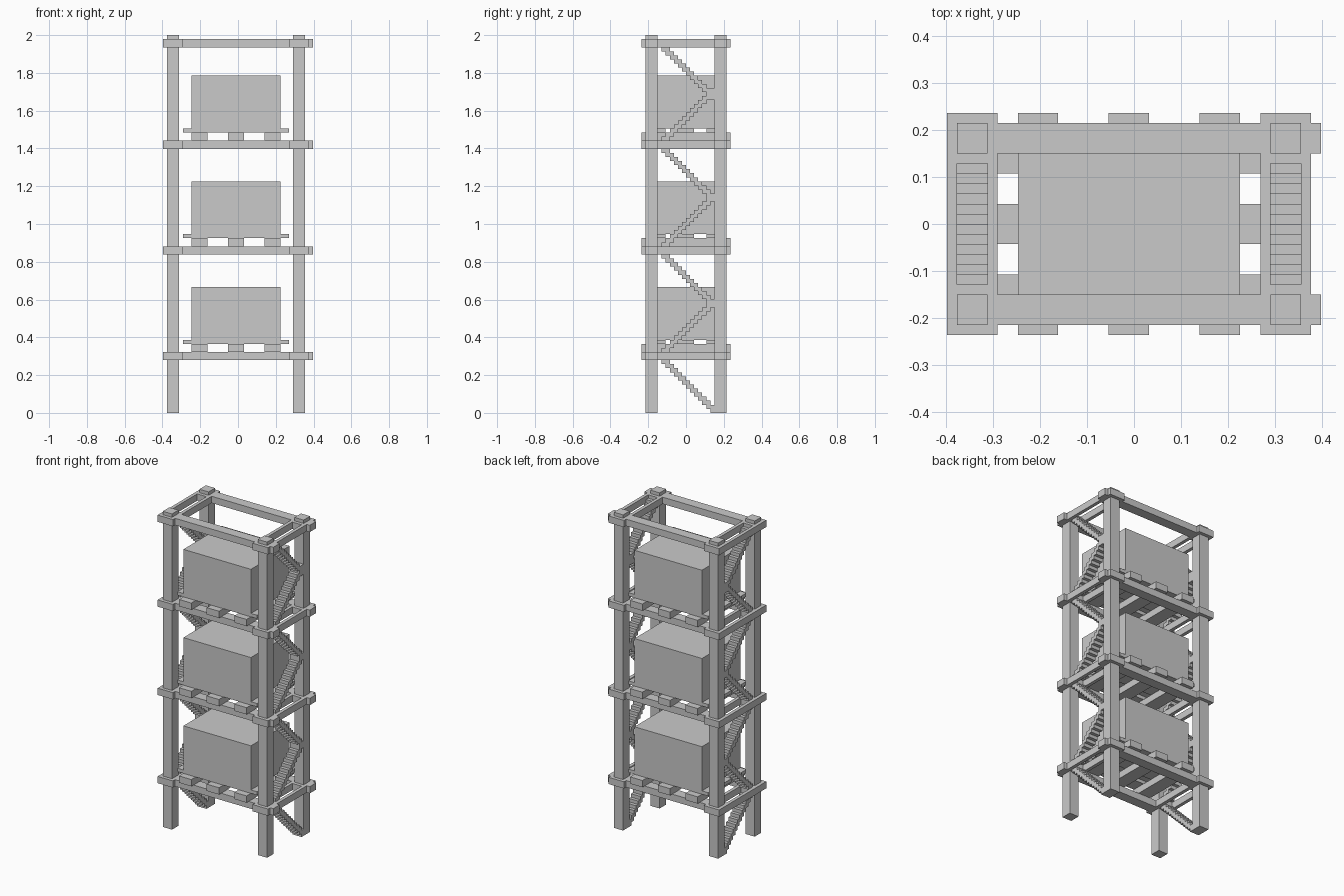
import bpy
import bmesh

if "Cube" in bpy.data.objects:
    bpy.data.objects.remove(bpy.data.objects["Cube"], do_unlink=True)

# The rack is laid out on a grid of small cells
CELL = 2 / 93
WIDE, DEEP, HIGH = 37, 22, 93

grey = bpy.data.materials.new("plain_grey")
grey.use_nodes = True
grey.diffuse_color = (0.59, 0.59, 0.59, 1)
grey.node_tree.nodes["Principled BSDF"].inputs["Base Color"].default_value = (0.59, 0.59, 0.59, 1)


def place(p):
    return ((p[0] - WIDE / 2) * CELL, (p[1] - DEEP / 2) * CELL, p[2] * CELL)


def finish(name, bm):
    bmesh.ops.recalc_face_normals(bm, faces=bm.faces)
    mesh = bpy.data.meshes.new(name)
    bm.to_mesh(mesh)
    bm.free()
    mesh.materials.append(grey)
    obj = bpy.data.objects.new(name, mesh)
    bpy.context.collection.objects.link(obj)


def box(name, xs, ys, zs):
    bm = bmesh.new()
    bmesh.ops.create_cube(bm, size=1)
    for v in bm.verts:
        v.co = place([r[0] if c < 0 else r[1] for c, r in zip(v.co, (xs, ys, zs))])
    finish(name, bm)


def stepped_brace(name, xs, start, z, falling):
    # Stair-shaped side profile, extruded across the post width
    lower, upper = [], []
    for k in range(13):
        for y in (start + k, start + k + 1):
            lower.append((y, z + k))
            upper.append((y, z + k + 2))
    outline = lower + upper[::-1]
    bm = bmesh.new()
    verts = [bm.verts.new(place((xs[0], DEEP - y if falling else y, h))) for y, h in outline]
    face = bm.faces.new(verts)
    out = bmesh.ops.extrude_face_region(bm, geom=[face])
    moved = [g for g in out["geom"] if isinstance(g, bmesh.types.BMVert)]
    bmesh.ops.translate(bm, verts=moved, vec=((xs[1] - xs[0]) * CELL, 0, 0))
    finish(name, bm)


SIDES = {"right": (1, 4), "left": (32, 35)}
ENDS = {"front": (1, 4), "back": (18, 21)}
SHELVES = (13, 39, 65)
LEVELS = SHELVES + (90,)

# Corner posts
for side, xs in SIDES.items():
    for end, ys in ENDS.items():
        box(f"{end}_{side}_post", xs, ys, (0, HIGH))

# Frames: long beams, post collars and paired side rails
for n, z in enumerate(LEVELS, 1):
    zs = (z, z + 2)
    for end, ys in ENDS.items():
        box(f"{end}_beam_{n}", (0, WIDE), ys, zs)
        for side, xs in SIDES.items():
            box(f"{end}_{side}_collar_{n}", (xs[0] - 1, xs[1] + 1), (ys[0] - 1, ys[1] + 1), zs)
    for side, (a, b) in SIDES.items():
        box(f"{side}_rail_low_x_{n}", (a - 1, a), (5, 17), zs)
        box(f"{side}_rail_high_x_{n}", (b, b + 1), (5, 17), zs)

# Zigzag side braces: one hangs below each frame, one rises from each shelf
for side, xs in SIDES.items():
    for n, z in enumerate(LEVELS, 1):
        stepped_brace(f"{side}_falling_brace_{n}", xs, 4, z - 13, True)
    for n, z in enumerate(SHELVES, 1):
        stepped_brace(f"{side}_rising_brace_{n}", xs, 5, z + 1, False)

# Pallets with crates on each shelf
for n, z in enumerate(SHELVES, 1):
    for i, x in enumerate((7, 16, 25), 1):
        box(f"pallet_{n}_runner_{i}", (x, x + 4), (0, DEEP), (z + 2, z + 4))
    for i, y in enumerate((2, 9, 16), 1):
        box(f"pallet_{n}_slat_{i}", (5, 31), (y, y + 4), (z + 4, z + 5))
    box(f"crate_{n}", (7, 29), (2, 20), (z + 5, z + 18))
